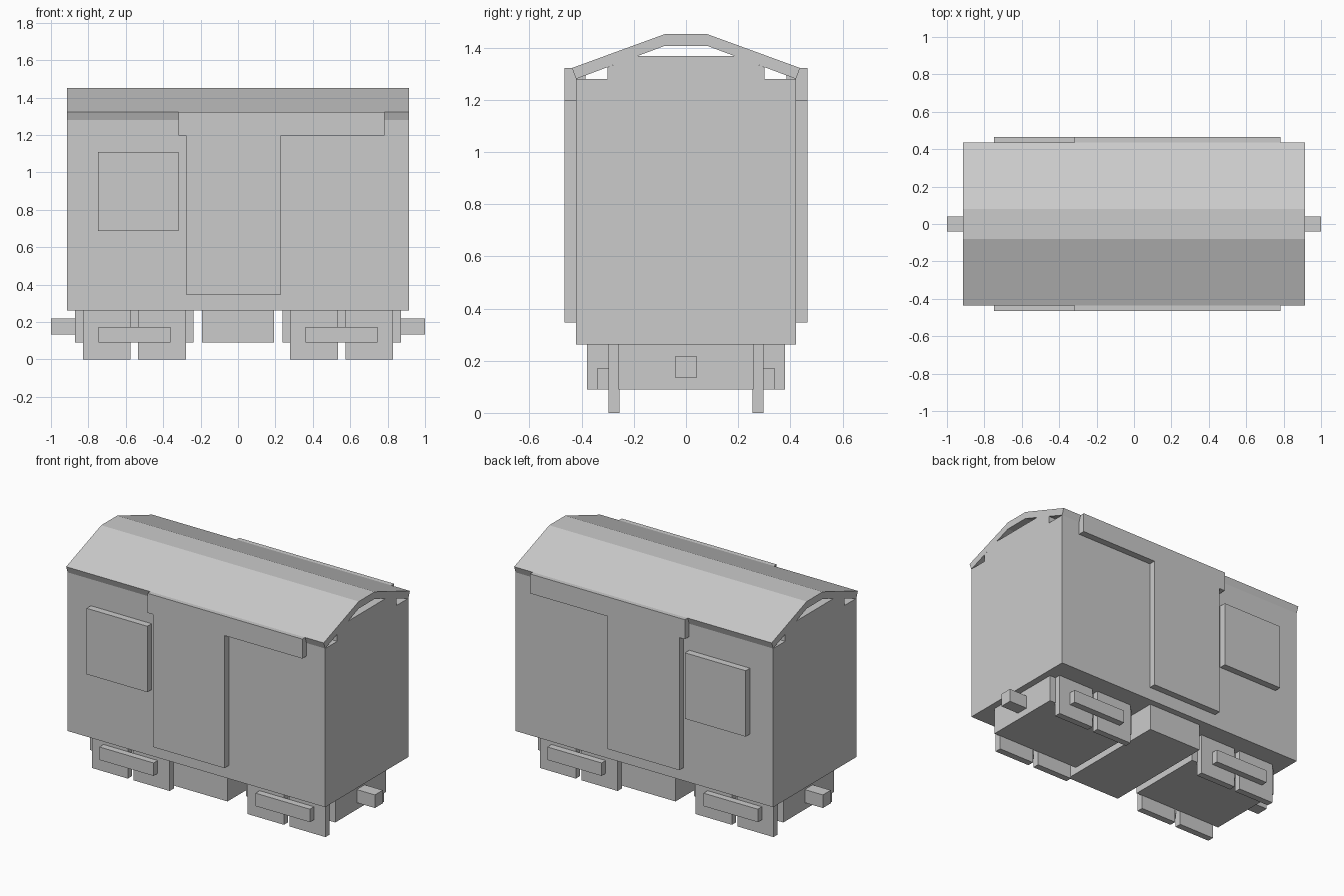
import bpy

if "Cube" in bpy.data.objects:
    bpy.data.objects.remove(bpy.data.objects["Cube"])


def mesh_object(name, verts, faces):
    mesh = bpy.data.meshes.new(name)
    mesh.from_pydata(verts, [], faces)
    obj = bpy.data.objects.new(name, mesh)
    bpy.context.collection.objects.link(obj)
    return obj


def extrude_x(name, profile, half):
    """Extrude a closed (y, z) profile from -half to +half along x."""
    n = len(profile)
    verts = [(x, y, z) for x in (half, -half) for y, z in profile]
    faces = [tuple(range(n)), tuple(range(2 * n - 1, n - 1, -1))]
    faces += [(i, i + n, (i + 1) % n + n, (i + 1) % n) for i in range(n)]
    return mesh_object(name, verts, faces)


def extrude_y(name, profile, y0, y1):
    """Extrude a closed (x, z) profile from y0 to y1."""
    n = len(profile)
    verts = [(x, y, z) for y in (y0, y1) for x, z in profile]
    faces = [tuple(range(n)), tuple(range(2 * n - 1, n - 1, -1))]
    faces += [(i, i + n, (i + 1) % n + n, (i + 1) % n) for i in range(n)]
    return mesh_object(name, verts, faces)


def box(name, x, y, z):
    rect = [(x[0], z[0]), (x[1], z[0]), (x[1], z[1]), (x[0], z[1])]
    return extrude_y(name, rect, *y)


def mirror(obj, x=False, y=False):
    """Mirror across the model's centre planes."""
    m = obj.modifiers.new("mirror", 'MIRROR')
    m.use_axis = (x, y, False)
    m.use_mirror_merge = False
    return obj


def symmetric(half):
    """Complete a left-to-right half profile running from bottom to top."""
    return half + [(-y, z) for y, z in reversed(half)]


LENGTH = 0.914

# Wagon body with stepped top, leaving gaps under the roof
extrude_x("body", symmetric([(0.4215, 0.262), (0.4215, 1.28), (0.30, 1.28),
                             (0.30, 1.325), (0.19, 1.367)]), LENGTH)

# Faceted roof shell
outer = [(0.437, 1.322), (0.081, 1.452)]
inner = [(0.4215, 1.28), (0.081, 1.407)]
extrude_x("roof", symmetric(outer) + symmetric(inner)[::-1], LENGTH)

# Sliding door with its header rail, on both sides
door = [(-0.278, 0.346), (0.23, 0.346), (0.23, 1.197), (0.782, 1.197),
        (0.782, 1.322), (-0.318, 1.322), (-0.318, 1.197), (-0.278, 1.197)]
mirror(extrude_y("sliding_door", door, -0.465, -0.386), y=True)

# Side hatches
mirror(box("side_hatch", (-0.749, -0.318), (-0.465, -0.41), (0.687, 1.11)), y=True)

# Underfloor tank between the bogies
box("underfloor_tank", (-0.192, 0.192), (-0.38, 0.38), (0.09, 0.262))

# Bogies, wheel blocks, side bars and couplers
mirror(box("bogie", (-0.871, -0.237), (-0.258, 0.258), (0.09, 0.262)), x=True)
for name, x in (("outer_wheel", (-0.829, -0.574)), ("inner_wheel", (-0.534, -0.277))):
    mirror(box(name, x, (-0.297, -0.255), (0, 0.262)), x=True, y=True)
mirror(box("axle_bar", (-0.747, -0.362), (-0.339, -0.296), (0.09, 0.173)), x=True, y=True)
mirror(box("coupler", (-1.0, -0.871), (-0.04, 0.04), (0.134, 0.218)), x=True)
